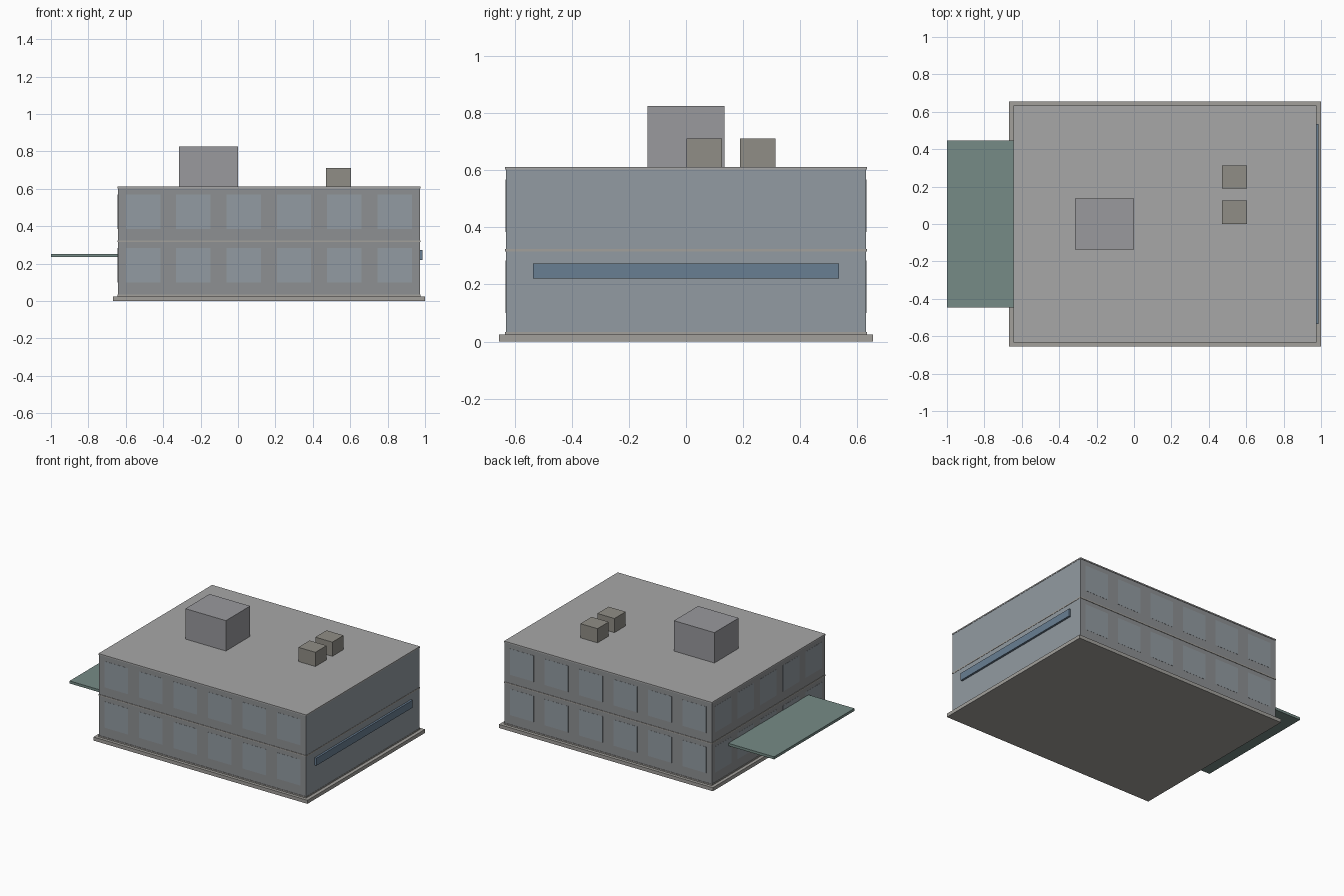
import bpy

if "Cube" in bpy.data.objects:
    bpy.data.objects.remove(bpy.data.objects["Cube"])

def mat(name, rgb):
    m = bpy.data.materials.new(name)
    m.diffuse_color = (*rgb, 1)
    m.use_nodes = True
    m.node_tree.nodes["Principled BSDF"].inputs["Base Color"].default_value = m.diffuse_color
    return m

WALL = mat("wall_grey", (0.27, 0.28, 0.29))
GLASS = mat("window_glass", (0.29, 0.33, 0.36))
STONE = mat("plinth_stone", (0.36, 0.35, 0.33))
ROOF = mat("roof_grey", (0.39, 0.39, 0.39))
GREEN = mat("canopy_green", (0.18, 0.26, 0.24))
BLUE = mat("sign_blue", (0.14, 0.21, 0.29))
PLANT = mat("plant_grey", (0.32, 0.32, 0.34))
UNIT = mat("unit_grey", (0.28, 0.27, 0.24))

def box(name, x, y, z, material):
    """Box given by its (min, max) on each axis."""
    v = [(a, b, c) for a in x for b in y for c in z]
    f = [(0, 1, 3, 2), (4, 6, 7, 5), (0, 4, 5, 1),
         (2, 3, 7, 6), (0, 2, 6, 4), (1, 5, 7, 3)]
    me = bpy.data.meshes.new(name)
    me.from_pydata(v, [], f)
    me.materials.append(material)
    ob = bpy.data.objects.new(name, me)
    bpy.context.collection.objects.link(ob)
    return ob

X0, X1, Y = -0.642, 0.972, 0.630   # wall planes
LIP, PANE = 0.003, 0.001           # slab overhang, pane projection
WIN = 0.092                        # half window size

# Plinth, walls and floor slabs
box("plinth", (-0.668, 1.0), (-0.655, 0.655), (0, 0.025), STONE)
box("walls", (X0, X1), (-Y, Y), (0.025, 0.605), WALL)
for name, z, m in (("ground_slab", 0.025, STONE), ("floor_slab", 0.315, STONE),
                   ("roof_slab", 0.602, ROOF)):
    box(name, (X0 - LIP, X1 + LIP), (-Y - LIP, Y + LIP), (z, z + 0.009), m)

# Windows on front, back and left, full glazing on the right
for floor, zc in enumerate((0.192, 0.476)):
    z = (zc - WIN, zc + WIN)
    step = (X1 - X0) / 6
    for i in range(6):
        c = X0 + step * (i + 0.5)
        box(f"front_window_{floor}_{i}", (c - WIN, c + WIN), (-Y - PANE, -Y), z, GLASS)
        box(f"back_window_{floor}_{i}", (c - WIN, c + WIN), (Y, Y + PANE), z, GLASS)
    step = 2 * Y / 5
    for i in range(5):
        c = -Y + step * (i + 0.5)
        box(f"left_window_{floor}_{i}", (X0 - PANE, X0), (c - WIN, c + WIN), z, GLASS)
    zr = ((0.034, 0.315), (0.324, 0.602))[floor]
    box(f"right_glazing_{floor}", (X1, X1 + PANE), (-Y, Y), zr, GLASS)

# Entrance canopy and sign band
box("canopy", (-1.0, X0), (-0.447, 0.447), (0.234, 0.252), GREEN)
box("sign_band", (X1, 0.987), (-0.535, 0.535), (0.22, 0.273), BLUE)

# Rooftop structures
box("stair_house", (-0.316, 0.0), (-0.135, 0.135), (0.611, 0.825), PLANT)
for i, y in enumerate((0.001, 0.189)):
    box(f"roof_unit_{i}", (0.47, 0.603), (y, y + 0.125), (0.611, 0.711), UNIT)
